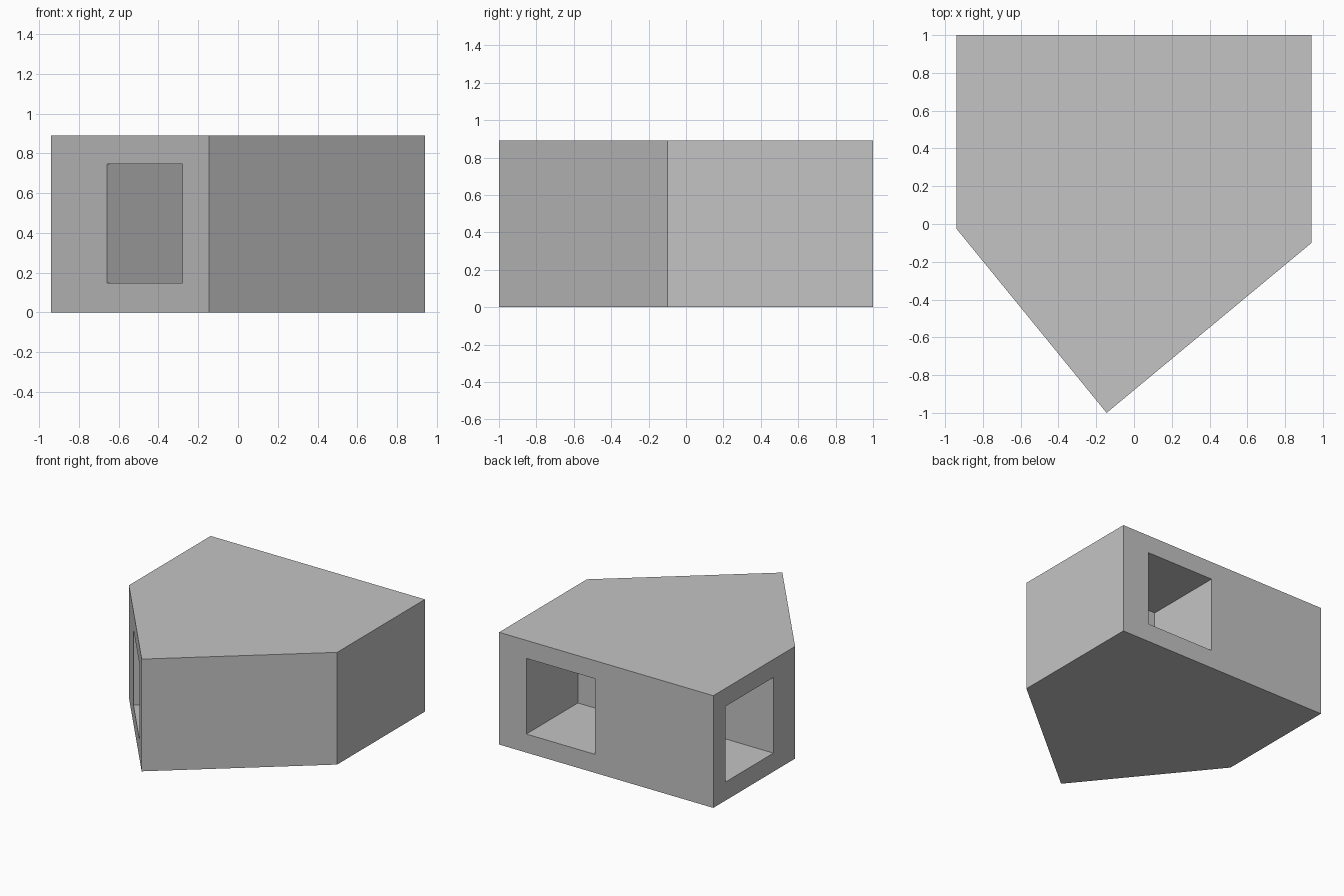
import bpy
import bmesh
from mathutils import Vector, Matrix

default = bpy.data.objects.get("Cube")
if default:
    bpy.data.objects.remove(default, do_unlink=True)

HEIGHT = 0.89
OPENING = 0.6   # width and height of each opening
DEPTH = 0.645   # how far each recess runs into the block
SILL = 0.147    # height of the recess floor

grey = bpy.data.materials.new("plain grey")
grey.use_nodes = True
colour = (0.55, 0.55, 0.55, 1)
grey.diffuse_color = colour
grey.node_tree.nodes["Principled BSDF"].inputs["Base Color"].default_value = colour


def add_object(name, bm):
    mesh = bpy.data.meshes.new(name)
    bmesh.ops.recalc_face_normals(bm, faces=bm.faces)
    bm.to_mesh(mesh)
    bm.free()
    obj = bpy.data.objects.new(name, mesh)
    bpy.context.collection.objects.link(obj)
    mesh.materials.append(grey)
    return obj


# Five-sided block, extruded from its floor plan
back_right, back_left = (-0.94, 1), (0.94, 1)
side_left, nose, side_right = (0.94, -0.1), (-0.145, -1), (-0.94, -0.025)
bm = bmesh.new()
plan = [back_right, side_right, nose, side_left, back_left]
floor = bm.faces.new([bm.verts.new((x, y, 0)) for x, y in plan])
top = bmesh.ops.extrude_face_region(bm, geom=[floor])["geom"]
bmesh.ops.translate(bm, vec=(0, 0, HEIGHT),
                    verts=[v for v in top if isinstance(v, bmesh.types.BMVert)])
block = add_object("block_body", bm)


def cut_recess(name, start, end, fraction):
    """Sink a square recess at right angles into the wall from start to end."""
    a, b = Vector((*start, 0)), Vector((*end, 0))
    along = (b - a).normalized()
    inward = Vector((-along.y, along.x, 0))
    overshoot = 0.05
    centre = a.lerp(b, fraction) + inward * (DEPTH - overshoot) / 2
    centre.z = SILL + OPENING / 2
    axes = Matrix((along, inward, (0, 0, 1))).transposed().to_4x4()
    size = Matrix.Diagonal((OPENING, DEPTH + overshoot, OPENING, 1))
    cutter_bm = bmesh.new()
    bmesh.ops.create_cube(cutter_bm, size=1,
                          matrix=Matrix.Translation(centre) @ axes @ size)
    cutter = add_object(name, cutter_bm)
    cutter.hide_render = True
    mod = block.modifiers.new(name, "BOOLEAN")
    mod.operation = "DIFFERENCE"
    mod.solver = "EXACT"
    mod.object = cutter
    bpy.context.view_layer.objects.active = block
    bpy.ops.object.modifier_apply(modifier=mod.name)
    bpy.data.objects.remove(cutter, do_unlink=True)


# Recesses in three of the walls
cut_recess("front_recess", side_right, nose, 0.592)
cut_recess("right_recess", back_right, side_right, 0.442)
cut_recess("back_recess", back_left, back_right, 0.287)
